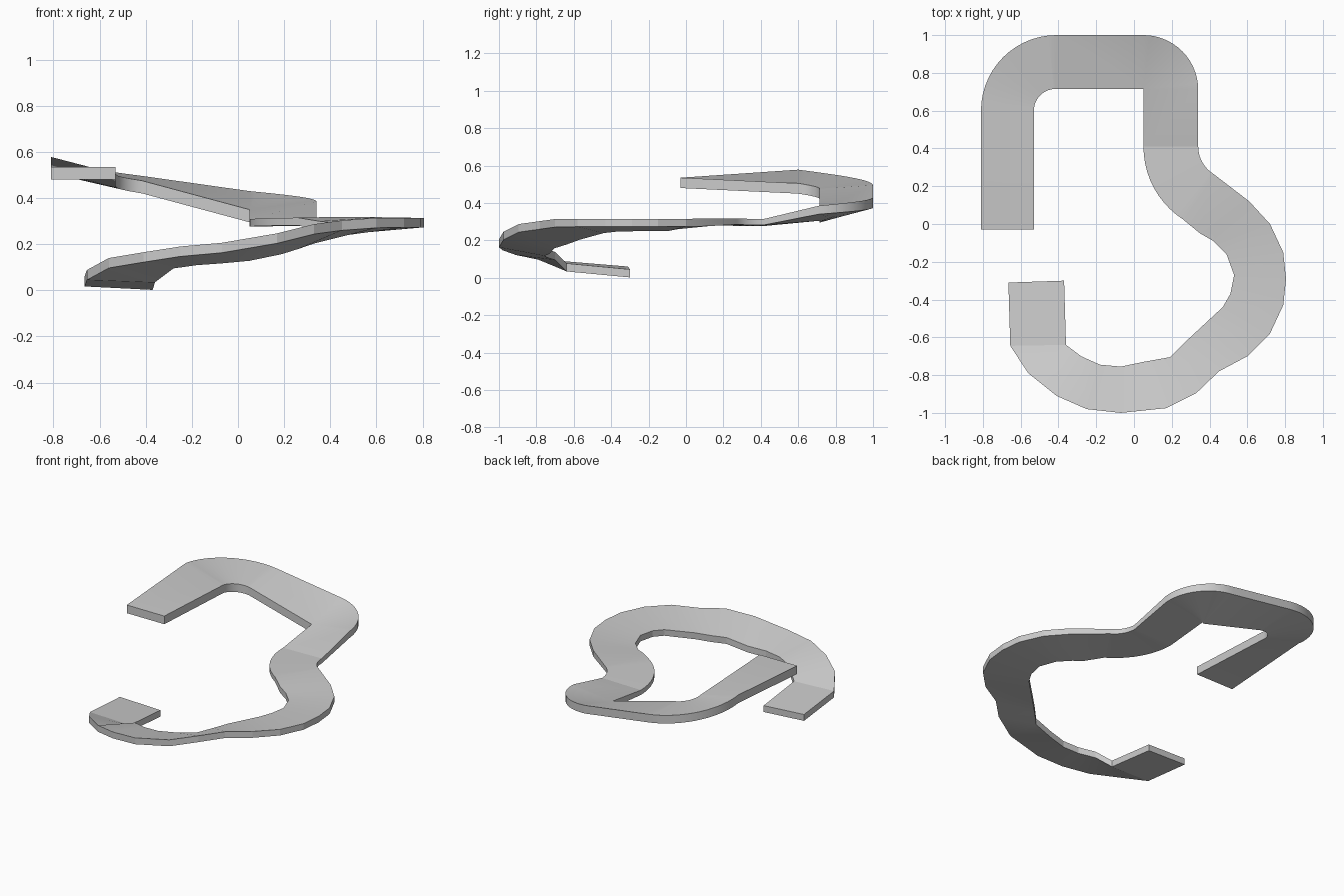
import bpy, bmesh
from math import sin, cos, radians

if "Cube" in bpy.data.objects:
    bpy.data.objects.remove(bpy.data.objects["Cube"])

stations = []  # each: outer point, inner point (top surface), thickness


def add(o, i, t):
    stations.append((o, i, t))


def bend(co, ro, ci, ri, a0, a1, zo, zi, t, n):
    """Bend with separate centres and radii for the outer and inner edges."""
    for k in range(n + 1):
        f = k / n
        a = radians(a0 + (a1 - a0) * f)

        def edge(c, r, z):
            return (c[0] + r * cos(a), c[1] + r * sin(a), z[0] + (z[1] - z[0]) * f)
        add(edge(co, ro, zo), edge(ci, ri, zi), t[0] + (t[1] - t[0]) * f)


# upper end and first banked bend
add((-.81, -.03, .535), (-.53, -.03, .535), .055)
bend((-.41, .6), .4, (-.415, .6), .115, 180, 90,
     (.578, .495), (.505, .475), (.055, .055), 14)
# bend pivoting on a sharp inner corner
bend((.05, .71), .29, (.05, .715), 0, 90, 0,
     (.43, .385), (.35, .35), (.055, .045), 14)
# reverse bend
bend((.51, .41), .17, (.51, .41), .46, 180, 237,
     (.313, .318), (.308, .315), (.032, .033), 10)

# long lower sweep: outer x y z, inner x y z
sweep = [
    (.61, .12, .317, .35, -.05, .300),
    (.72, .00, .315, .42, -.09, .292),
    (.79, -.15, .314, .49, -.16, .290),
    (.805, -.29, .314, .53, -.27, .290),
    (.79, -.43, .314, .51, -.37, .288),
    (.72, -.58, .314, .47, -.44, .280),
    (.60, -.70, .314, .33, -.57, .246),
    (.45, -.78, .303, .26, -.635, .222),
    (.33, -.895, .287, .19, -.705, .200),
    (.17, -.975, .247, .05, -.73, .171),
    (-.07, -1.0, .206, -.07, -.755, .160),
    (-.25, -.98, .190, -.18, -.745, .152),
    (-.41, -.91, .165, -.28, -.70, .138),
    (-.56, -.79, .140, -.36, -.64, .078),
    (-.655, -.645, .088, -.36, -.64, .077),
    (-.665, -.31, .060, -.37, -.30, .045),
]
for s in sweep:
    add(s[:3], s[3:], .041 if s[1] > -.7 and s[0] > 0 else .043)

# loft a rectangular section along the stations
bm = bmesh.new()
rings = []
for o, i, t in stations:
    zb = (o[2] - t, max(i[2] - t, 0))
    rings.append([bm.verts.new(p) for p in
                  (o, i, (i[0], i[1], zb[1]), (o[0], o[1], zb[0]))])
for a, b in zip(rings, rings[1:]):
    for k in range(4):
        j = (k + 1) % 4
        bm.faces.new((a[k], a[j], b[j], b[k]))
bm.faces.new(rings[0])
bm.faces.new(rings[-1][::-1])
bmesh.ops.remove_doubles(bm, verts=bm.verts, dist=.0005)
bmesh.ops.recalc_face_normals(bm, faces=bm.faces)
mesh = bpy.data.meshes.new("winding_track")
bm.to_mesh(mesh)
bm.free()
track = bpy.data.objects.new("winding_track", mesh)
bpy.context.collection.objects.link(track)

# smooth the round bends, keep edges crisp
bpy.context.view_layer.objects.active = track
track.select_set(True)
bpy.ops.object.shade_smooth_by_angle(angle=radians(12))
